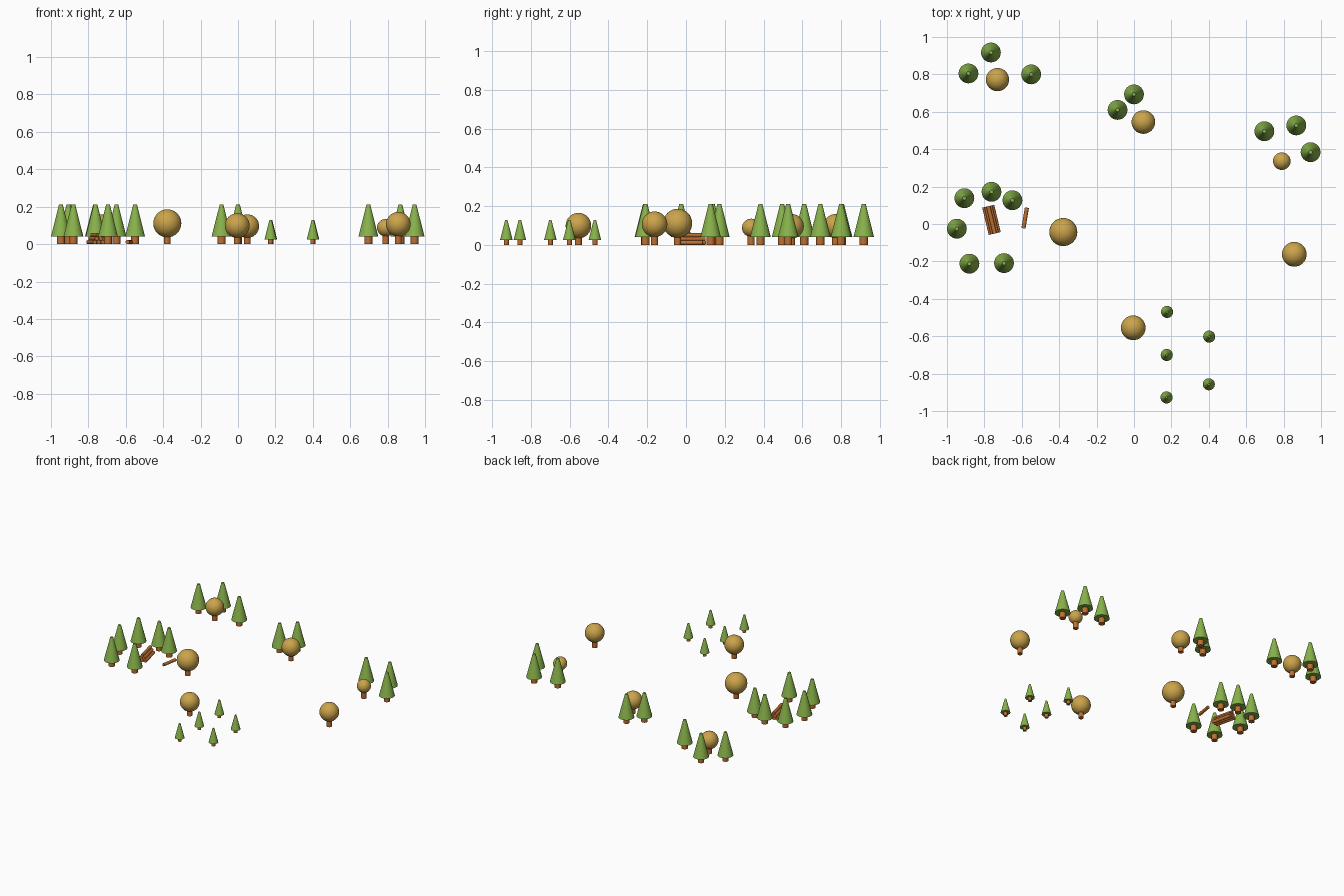
import bpy, math

if "Cube" in bpy.data.objects:
    bpy.data.objects.remove(bpy.data.objects["Cube"])


def material(name, color):
    m = bpy.data.materials.new(name)
    m.diffuse_color = (*color, 1)
    m.use_nodes = True
    m.node_tree.nodes["Principled BSDF"].inputs["Base Color"].default_value = m.diffuse_color
    return m


GREEN = material("pine_green", (0.25, 0.45, 0.07))
GOLD = material("autumn_gold", (0.60, 0.37, 0.07))
WOOD = material("bark", (0.52, 0.16, 0.03))


def finish(name, mat):
    o = bpy.context.object
    o.name = name
    o.data.materials.append(mat)
    bpy.ops.object.shade_smooth_by_angle(angle=math.radians(35))


def cone(name, x, y, z0, z1, r0, r1, mat):
    bpy.ops.mesh.primitive_cone_add(vertices=24, radius1=r0, radius2=r1, depth=z1 - z0,
                                    location=(x, y, (z0 + z1) / 2))
    finish(name, mat)


def conifer(name, x, y, s=1.0):
    cone(name + "_trunk", x, y, 0, 0.055 * s, 0.021 * s, 0.021 * s, WOOD)
    cone(name + "_foliage", x, y, 0.041 * s, 0.211 * s, 0.053 * s, 0.010 * s, GREEN)


def round_tree(x, y, z, r):
    cone("round_tree_trunk", x, y, 0, z, 0.018, 0.018, WOOD)
    bpy.ops.mesh.primitive_uv_sphere_add(segments=32, ring_count=16, radius=r, location=(x, y, z))
    finish("round_tree_crown", GOLD)


def log(name, x, y, z, length, angle, r=0.011):
    bpy.ops.mesh.primitive_cylinder_add(vertices=16, radius=r, depth=length, location=(x, y, z),
                                        rotation=(0, math.pi / 2, angle))
    finish(name, WOOD)


# Full-grown conifers
for x, y in [(-0.765, 0.917), (-0.885, 0.805), (-0.55, 0.80), (-0.088, 0.61), (0.0, 0.693),
             (0.697, 0.496), (0.868, 0.527), (0.944, 0.384), (-0.907, 0.138), (-0.762, 0.172),
             (-0.65, 0.127), (-0.947, -0.025), (-0.88, -0.212), (-0.695, -0.209)]:
    conifer("conifer", x, y)

# Young conifers
for x, y in [(0.177, -0.47), (0.402, -0.602), (0.175, -0.70), (0.40, -0.857), (0.174, -0.927)]:
    conifer("young_conifer", x, y, 0.61)

# Round golden trees: x, y, crown height, crown radius
for t in [(-0.73, 0.772, 0.097, 0.062), (0.05, 0.545, 0.096, 0.063), (0.79, 0.336, 0.088, 0.047),
          (-0.378, -0.043, 0.111, 0.075), (0.857, -0.162, 0.106, 0.066),
          (-0.004, -0.555, 0.099, 0.066)]:
    round_tree(*t)

# Pyramid stack of logs
R, ANGLE = 0.011, math.radians(103.4)
for row in range(3):
    count = 3 - row
    for i in range(count):
        off = (i - (count - 1) / 2) * 2 * R
        log("stacked_log", -0.762 + off * math.sin(ANGLE), 0.022 - off * math.cos(ANGLE),
            R + row * R * math.sqrt(3), 0.15, ANGLE)

# Single log on the ground
log("loose_log", -0.582, 0.032, R, 0.112, math.radians(80.5))
